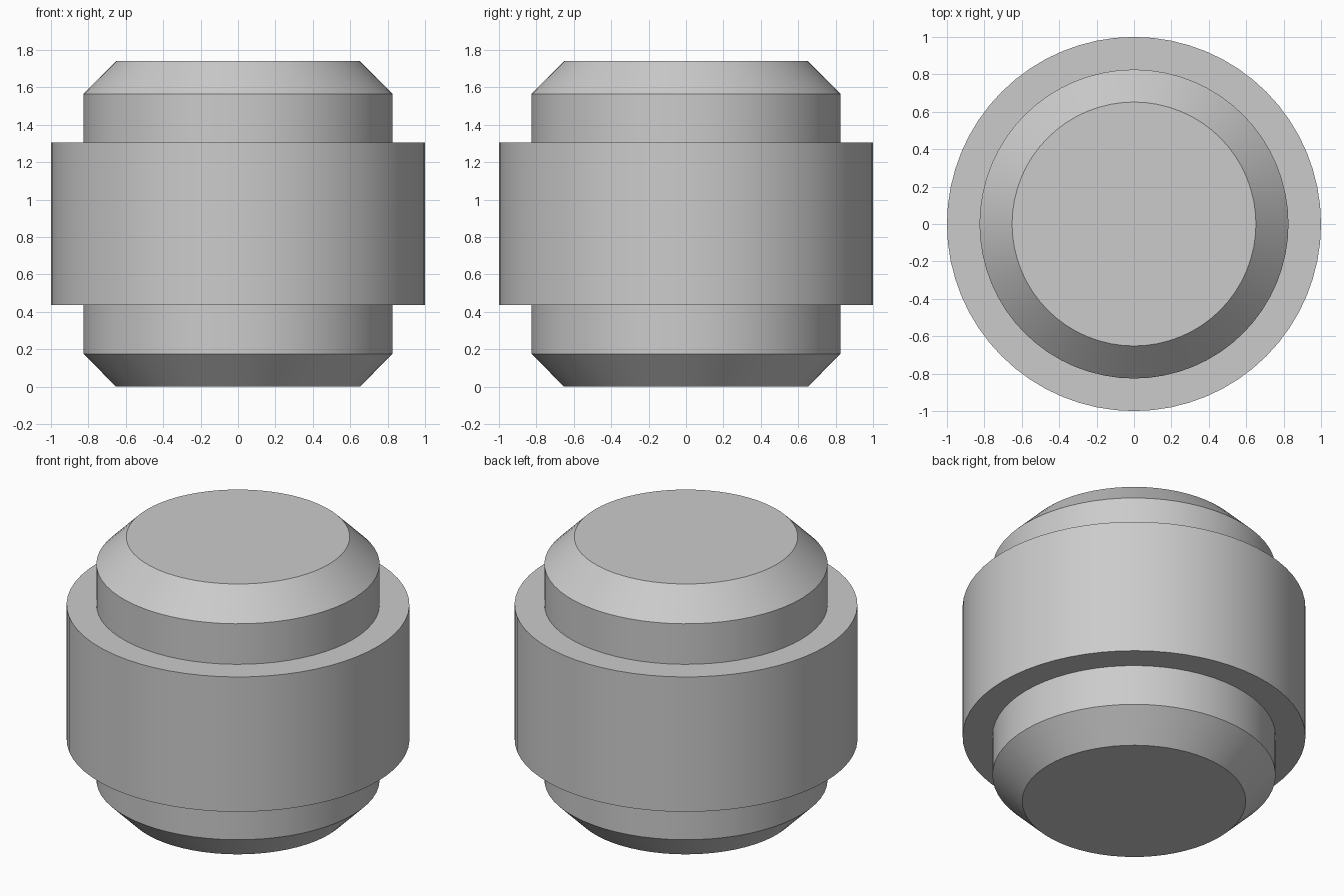
import bpy
import bmesh
import math
from mathutils import Matrix, Vector

SEGMENTS = 64
HEIGHT = 1.74

cube = bpy.data.objects.get("Cube")
if cube:
    bpy.data.objects.remove(cube, do_unlink=True)


def make_material(name, colour):
    mat = bpy.data.materials.new(name)
    mat.use_nodes = True
    mat.diffuse_color = colour
    mat.node_tree.nodes["Principled BSDF"].inputs["Base Color"].default_value = colour
    return mat


def lathe(name, profile, mat):
    """Revolve an (radius, z) profile around the z axis, on-axis ends capped flat."""
    bm = bmesh.new()
    rings = []
    for radius, z in profile:
        ring = bmesh.ops.create_circle(
            bm, segments=SEGMENTS, radius=radius,
            matrix=Matrix.Translation(Vector((0, 0, z))))["verts"]
        rings.append(ring)
    for low, high in zip(rings, rings[1:]):
        for i in range(SEGMENTS):
            j = (i + 1) % SEGMENTS
            bm.faces.new((low[i], low[j], high[j], high[i]))
    bm.faces.new(rings[0])
    bm.faces.new(rings[-1])
    bmesh.ops.recalc_face_normals(bm, faces=bm.faces)
    mesh = bpy.data.meshes.new(name)
    bm.to_mesh(mesh)
    bm.free()
    mesh.materials.append(mat)
    obj = bpy.data.objects.new(name, mesh)
    bpy.context.collection.objects.link(obj)
    bpy.ops.object.select_all(action="DESELECT")
    obj.select_set(True)
    bpy.context.view_layer.objects.active = obj
    bpy.ops.object.shade_smooth_by_angle(angle=math.radians(30))
    return obj


grey = make_material("plain grey", (0.6, 0.6, 0.6, 1))

# Lower half of the stepped drum: chamfer, neck, shoulder, wide collar
lower = [(0.652, 0), (0.826, 0.175), (0.826, 0.436), (1, 0.436)]

# The upper half mirrors the lower one
upper = [(r, HEIGHT - z) for r, z in reversed(lower)]
lathe("stepped_drum", lower + upper, grey)
